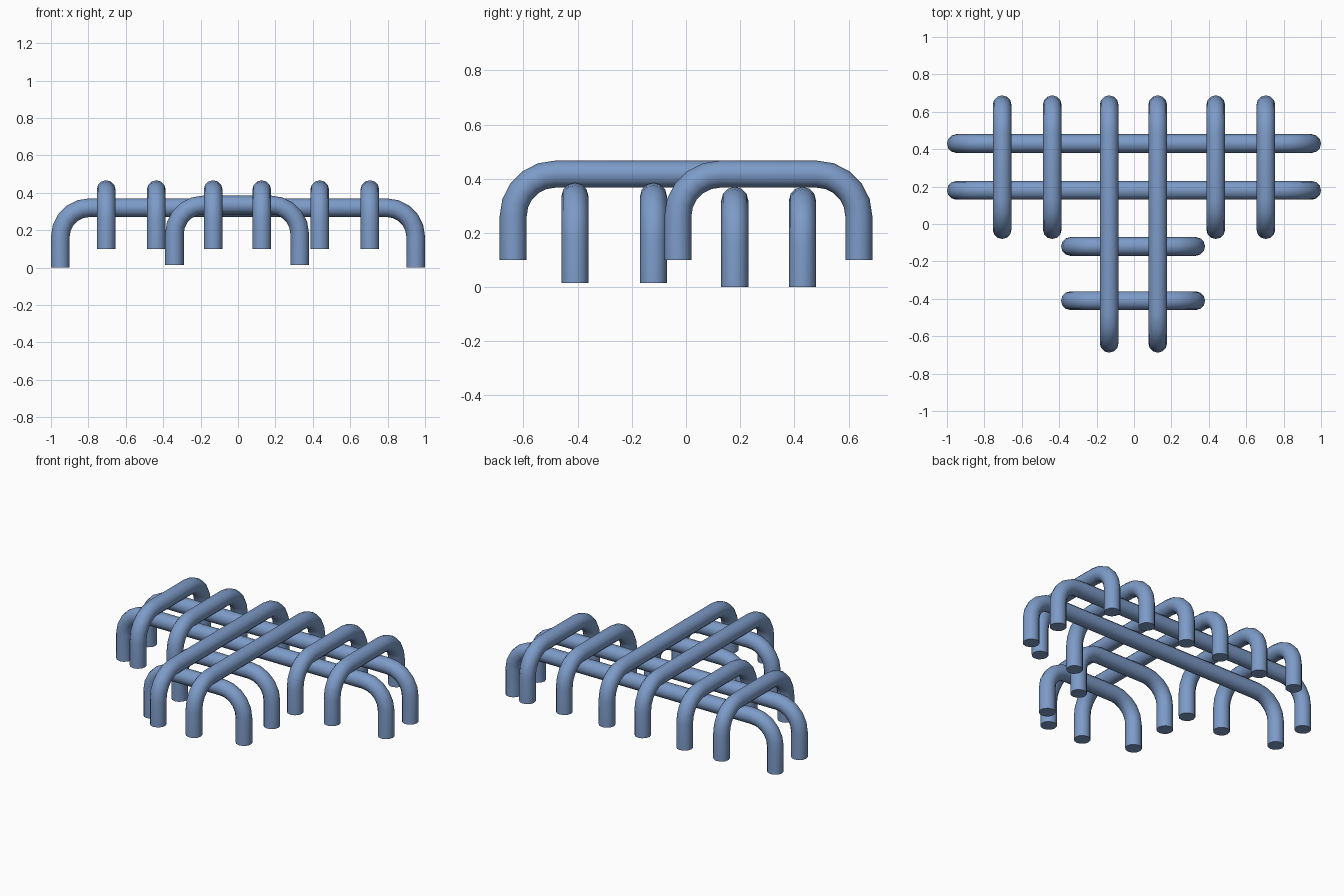
import bpy, bmesh, math
from mathutils import Vector

if "Cube" in bpy.data.objects:
    bpy.data.objects.remove(bpy.data.objects["Cube"])

R = 0.05        # pipe radius
SIDES = 12
STEPS = 5       # segments per bend
Z = Vector((0, 0, 1))

blue = bpy.data.materials.new("steel blue")
blue.diffuse_color = (0.205, 0.328, 0.578, 1)
blue.use_nodes = True
blue.node_tree.nodes["Principled BSDF"].inputs["Base Color"].default_value = blue.diffuse_color


def staple(name, axis, offset, a, b, bottom, top, bend=0.155):
    """Pipe bent into a staple; a and b are outer ends along the axis."""
    along = Vector((1, 0, 0)) if axis == "x" else Vector((0, 1, 0))
    side = Z.cross(along)
    across = Vector((0, offset, 0)) if axis == "x" else Vector((offset, 0, 0))
    a, b, top = a + R, b - R, top - R
    # centre line as (position along axis, height, turn angle)
    path = [(a, bottom, 0.0)]
    for start, cx, first in ((a, a + bend, 0), (b, b - bend, 90)):
        for i in range(STEPS + 1):
            t = math.radians(first + 90 * i / STEPS)
            path.append((cx - bend * math.cos(t), top - bend + bend * math.sin(t), t))
    path.append((b, bottom, math.pi))

    bm = bmesh.new()
    rings = []
    for u, z, t in path:
        out = -along * math.cos(t) + Z * math.sin(t)
        centre = across + along * u + Z * z
        angles = [2 * math.pi * k / SIDES for k in range(SIDES)]
        rings.append([bm.verts.new(centre + R * (out * math.cos(w) + side * math.sin(w)))
                      for w in angles])
    for p, q in zip(rings, rings[1:]):
        for k in range(SIDES):
            n = (k + 1) % SIDES
            bm.faces.new((p[k], p[n], q[n], q[k]))
    bm.faces.new(rings[0])
    bm.faces.new(rings[-1])
    bmesh.ops.recalc_face_normals(bm, faces=bm.faces)

    mesh = bpy.data.meshes.new(name)
    bm.to_mesh(mesh)
    bm.free()
    mesh.materials.append(blue)
    ob = bpy.data.objects.new(name, mesh)
    bpy.context.collection.objects.link(ob)
    bpy.ops.object.select_all(action="DESELECT")
    ob.select_set(True)
    bpy.context.view_layer.objects.active = ob
    bpy.ops.object.shade_smooth_by_angle(angle=math.radians(40))


# long lower rails across the back
for i, y in enumerate((0.18, 0.43)):
    staple(f"long_cross_rail_{i + 1}", "x", y, -1.0, 1.0, 0.0, 0.37)

# short lower rails at the front
for i, y in enumerate((-0.41, -0.12)):
    staple(f"short_cross_rail_{i + 1}", "x", y, -0.39, 0.38, 0.015, 0.385)

# long upper rails down the middle
for i, x in enumerate((-0.133, 0.127)):
    staple(f"middle_top_rail_{i + 1}", "y", x, -0.688, 0.688, 0.10, 0.467)

# short upper rails on both wings
for i, x in enumerate((-0.705, -0.437, 0.437, 0.705)):
    staple(f"wing_top_rail_{i + 1}", "y", x, -0.08, 0.688, 0.10, 0.467)
